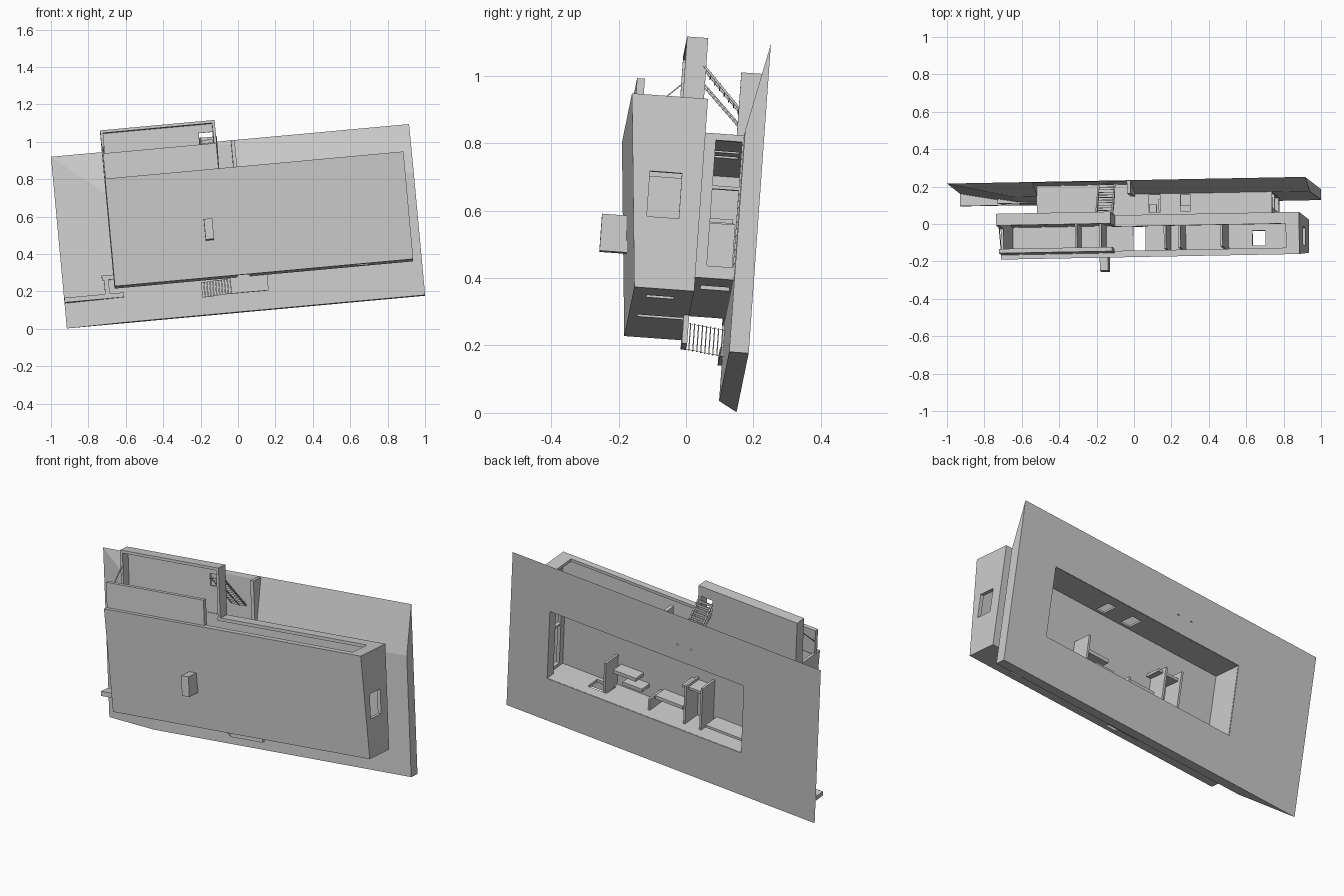
import bpy, bmesh
from mathutils import Matrix, Vector

if "Cube" in bpy.data.objects:
    bpy.data.objects.remove(bpy.data.objects["Cube"], do_unlink=True)

# One plain material
grey = bpy.data.materials.new("plaster_grey")
grey.use_nodes = True
colour = (0.6, 0.6, 0.6, 1)
grey.diffuse_color = colour
grey.node_tree.nodes["Principled BSDF"].inputs["Base Color"].default_value = colour

# The house is drawn upright (a = length, b = depth, h = height), then laid over
U = Vector((1.915, 0.036, 0.175)).normalized()
W = Vector((-0.085, 0.066, 0.918)).normalized()
N = U.cross(W).normalized()
W = N.cross(U)
FRAME = Matrix.Translation((-0.915, 0.15, 0.002)) @ Matrix((U, W, N)).transposed().to_4x4()
parts = []


def hull(name, points):
    """Convex solid around a few points."""
    bm = bmesh.new()
    for p in points:
        bm.verts.new(p)
    bmesh.ops.convex_hull(bm, input=bm.verts[:])
    bmesh.ops.dissolve_limit(bm, angle_limit=0.002, verts=bm.verts[:], edges=bm.edges[:])
    bmesh.ops.recalc_face_normals(bm, faces=bm.faces[:])
    mesh = bpy.data.meshes.new(name)
    bm.to_mesh(mesh)
    bm.free()
    mesh.materials.append(grey)
    obj = bpy.data.objects.new(name, mesh)
    bpy.context.collection.objects.link(obj)
    parts.append(obj)
    return obj


def box(name, a, b, h):
    return hull(name, [(x, y, z) for x in a for y in b for z in h])


def prism(name, a, profile):
    """Extrude a (b, h) profile along the length."""
    return hull(name, [(x, y, z) for x in a for y, z in profile])


def bar(name, start, end, size=0.005):
    s, e = Vector(start), Vector(end)
    r = size / 2
    return hull(name, [p + Vector((i, 0, k)) for p in (s, e) for i in (-r, r) for k in (-r, r)])


def cut(target, cutters):
    """Subtract the cutters and discard them."""
    for c in cutters:
        c.hide_render = True
        mod = target.modifiers.new("cut", 'BOOLEAN')
        mod.operation, mod.solver, mod.object = 'DIFFERENCE', 'EXACT', c
    deps = bpy.context.evaluated_depsgraph_get()
    mesh = bpy.data.meshes.new_from_object(target.evaluated_get(deps))
    target.modifiers.clear()
    target.data = mesh
    for c in cutters:
        parts.remove(c)
        bpy.data.objects.remove(c, do_unlink=True)


# Sloping ground with an open basement and a sunken patio
L, D, T = 1.923, 0.924, 0.058
ground = hull("ground", [(0, 0, 0), (L, 0, 0), (L, D, 0), (0, D, 0),
                         (0.32, 0, T), (L, 0, T), (L, 0.66, T), (0.32, 0.66, T)])
cut(ground, [box("c", (0.47, 1.68), (0.25, 0.655), (-0.1, 0.2)),
             box("c", (0.459, 0.97), (0.664, 1), (0.004, 0.2))])
box("retaining_wall", (0.965, 0.985), (0.66, 0.92), (0.002, 0.07))

# Lower storey: open-bottomed walls with windows
lower = box("lower_storey", (0.457, 1.72), (0.233, 0.665), (0.003, 0.176))
cut(lower, [box("c", (0.472, 1.7), (0.251, 0.654), (-0.1, 0.172)),
            box("c", (1.6, 1.8), (0.51, 0.645), (0.062, 0.14)),
            box("c", (1.6, 1.8), (0.27, 0.5), (0.062, 0.14)),
            box("c", (1.06, 1.12), (0.6, 0.7), (0.062, 0.155)),
            box("c", (1.23, 1.28), (0.6, 0.7), (0.062, 0.155)),
            box("c", (1.35, 1.47), (0.2, 0.3), (0.065, 0.15))])

# Upper storey with a sloping roof
upper = prism("upper_storey", (0.27, 1.872),
              [(0.177, 0.174), (0.752, 0.174), (0.752, 0.4), (0.177, 0.352)])
cut(upper, [prism("c", (0.285, 1.852), [(0.195, 0.19), (0.735, 0.19), (0.735, 0.376), (0.195, 0.334)]),
            box("c", (0.285, 1.8), (0.7, 0.8), (0.235, 0.365)),
            box("c", (0.285, 0.865), (0.7, 0.8), (0.19, 0.3)),
            box("c", (1.8, 1.9), (0.39, 0.525), (0.235, 0.33)),
            box("c", (0.93, 0.995), (0.1, 0.25), (0.19, 0.325)),
            box("c", (1.57, 1.64), (0.1, 0.25), (0.23, 0.31))])
box("chimney", (0.775, 0.82), (0.375, 0.485), (0.36, 0.45))

# Balcony tray with parapets, canopy and tie rods
tray = box("balcony", (0.27, 0.885), (0.75, 1.024), (0.174, 0.237))
cut(tray, [box("c", (0.285, 0.87), (0.7, 1.009), (0.186, 0.3)),
           box("c", (0.795, 0.868), (0.9, 0.965), (0.1, 0.2))])
box("canopy", (0.272, 0.88), (0.745, 0.89), (0.353, 0.376))
bar("tie_rod", (0.278, 0.97, 0.2), (0.278, 0.82, 0.36))

# Garden stair from balcony to patio
for a in (0.8, 0.885):
    bar("garden_stringer", (a, 0.94, 0.18), (a, 0.75, 0.0), 0.009)
    bar("garden_handrail", (a, 0.89, 0.18), (a, 0.77, 0.06), 0.006)
for i in range(12):
    t = (i + 0.5) / 12
    b, h = 0.94 - 0.19 * t, 0.18 - 0.18 * t
    box("garden_tread", (0.8, 0.885), (b - 0.008, b + 0.008), (h, h + 0.003))

# Entrance landing and stair
box("landing", (0.89, 1.09), (0.092, 0.18), (0.174, 0.19))
for b in (0.095, 0.172):
    bar("entrance_stringer", (0.89, b, 0.18), (0.735, b, 0.06), 0.006)
for i in range(10):
    t = (i + 0.5) / 10
    a, h = 0.89 - 0.155 * t, 0.182 - 0.122 * t
    box("entrance_tread", (a - 0.007, a + 0.007), (0.093, 0.175), (h, h + 0.003))

# Low garden walls at the side
box("garden_wall", (0.0, 0.32), (0.135, 0.16), (0.002, 0.066))
box("garden_post", (0.22, 0.245), (0.16, 0.24), (0.002, 0.062))
box("garden_ledge", (0.21, 0.46), (0.235, 0.26), (0.002, 0.064))

# Room partitions and furniture
for a, b1 in ((0.64, 0.45), (0.775, 0.5), (1.12, 0.48), (1.2, 0.5), (1.43, 0.55)):
    box("upper_partition", (a, a + 0.012), (0.19, b1), (0.188, 0.336))
for a, b1 in ((0.76, 0.5), (0.86, 0.48), (1.08, 0.32), (1.36, 0.43)):
    box("lower_partition", (a, a + 0.012), (0.245, b1), (0.06, 0.174))
for a0, a1, b0, b1, h in ((1.2, 1.34, 0.36, 0.38, 0.1), (1.16, 1.28, 0.31, 0.33, 0.1),
                          (0.9, 1.07, 0.31, 0.33, 0.09), (0.77, 0.9, 0.45, 0.465, 0.08),
                          (0.49, 0.74, 0.27, 0.285, 0.07)):
    box("lower_furniture", (a0, a1), (b0, b1), (h, 0.174))

# Lay the finished house into its final pose
for obj in parts:
    obj.data.transform(FRAME)
    obj.data.update()
